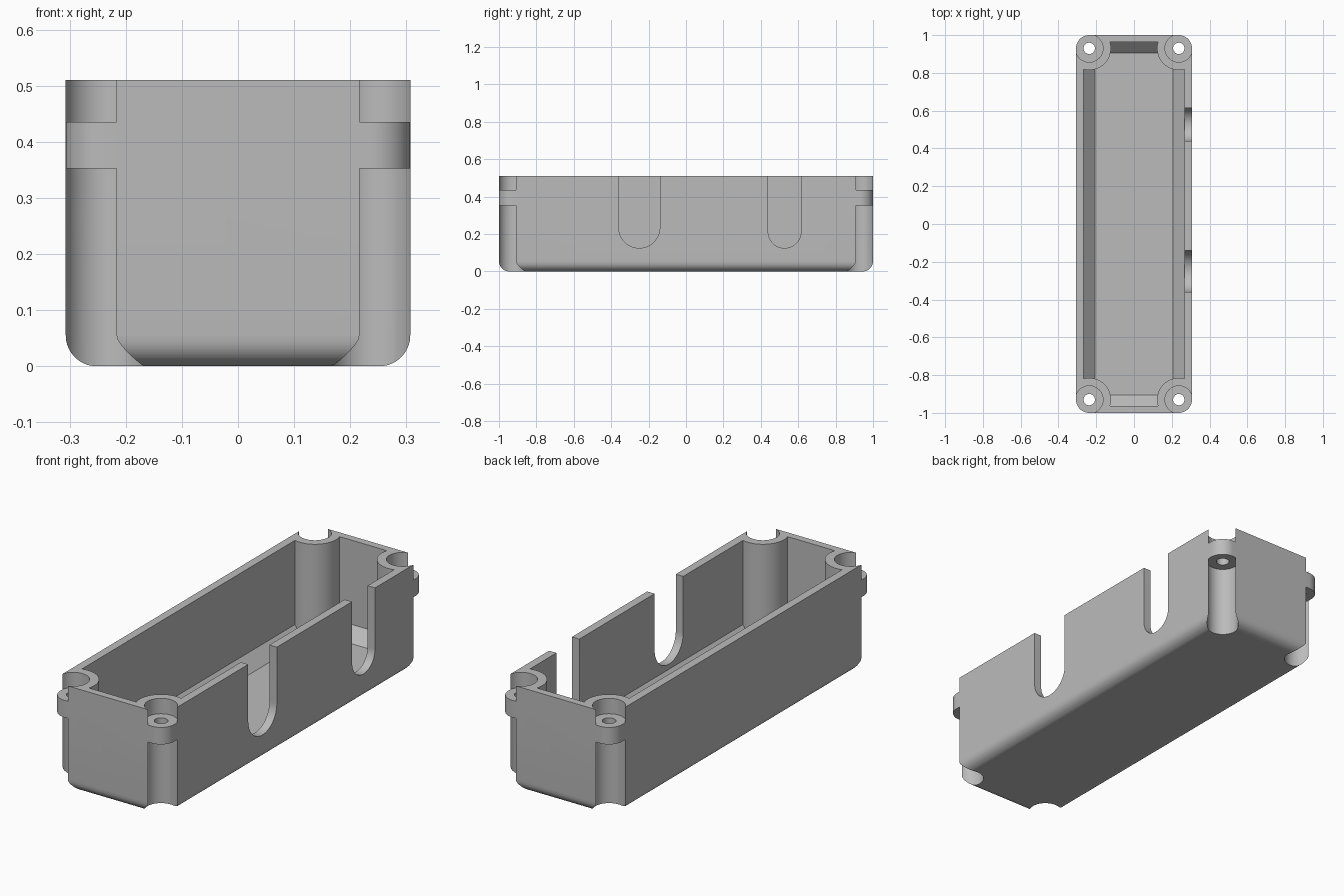
import bpy
import bmesh
from math import radians
from mathutils import Matrix

if "Cube" in bpy.data.objects:
    bpy.data.objects.remove(bpy.data.objects["Cube"], do_unlink=True)

HX, HY, H = 0.307, 1.0, 0.51          # half width, half length, height
WALL, CORNER = 0.04, 0.07
PX, PY = HX - CORNER, HY - CORNER     # screw post centre
TAB = (0.352, 0.435)                  # screw tab bottom and top

grey = bpy.data.materials.new("light grey plastic")
grey.use_nodes = True
grey.diffuse_color = (0.5, 0.5, 0.5, 1)
grey.node_tree.nodes["Principled BSDF"].inputs["Base Color"].default_value = (0.5, 0.5, 0.5, 1)


def to_object(name, bm):
    bmesh.ops.recalc_face_normals(bm, faces=bm.faces)
    mesh = bpy.data.meshes.new(name)
    bm.to_mesh(mesh)
    bm.free()
    mesh.materials.append(grey)
    obj = bpy.data.objects.new(name, mesh)
    bpy.context.collection.objects.link(obj)
    return obj


def block(name, hx, hy, z0, z1, corner, bottom, segments):
    """Box with optional rounded corners and a bevelled bottom edge."""
    bm = bmesh.new()
    bmesh.ops.create_cube(bm, size=1)
    bmesh.ops.transform(bm, verts=bm.verts, matrix=Matrix.Translation((0, 0, (z0 + z1) / 2))
                        @ Matrix.Diagonal((2 * hx, 2 * hy, z1 - z0, 1)))
    if corner:
        upright = [e for e in bm.edges if abs(e.verts[0].co.z - e.verts[1].co.z) > 0.1]
        bmesh.ops.bevel(bm, geom=upright, offset=corner, segments=12, profile=0.5, affect='EDGES')
    low = [e for e in bm.edges if all(abs(v.co.z - z0) < 1e-4 for v in e.verts)]
    bmesh.ops.bevel(bm, geom=low, offset=bottom, segments=segments, profile=0.5, affect='EDGES')
    return to_object(name, bm)


def cylinder(name, r, x, y, z0, z1):
    bm = bmesh.new()
    bmesh.ops.create_cone(bm, cap_ends=True, segments=64, radius1=r, radius2=r, depth=z1 - z0,
                          matrix=Matrix.Translation((x, y, (z0 + z1) / 2)))
    return to_object(name, bm)


def slot(name, y, r, z_bottom):
    """Round-bottomed, open-topped cutter through the left wall."""
    bm = bmesh.new()
    bmesh.ops.create_circle(bm, cap_ends=True, segments=64, radius=r,
                            matrix=Matrix.Translation((HX - 0.1, y, z_bottom + r))
                            @ Matrix.Rotation(radians(90), 4, 'Y'))
    for v in bm.verts:
        if v.co.z > z_bottom + r + 1e-4:
            v.co.z = H + 0.1
            v.co.y = y + (r if v.co.y > y else -r)
    bmesh.ops.remove_doubles(bm, verts=bm.verts, dist=1e-5)
    out = bmesh.ops.extrude_face_region(bm, geom=bm.faces[:])["geom"]
    moved = [g for g in out if isinstance(g, bmesh.types.BMVert)]
    bmesh.ops.translate(bm, verts=moved, vec=(0.2, 0, 0))
    return to_object(name, bm)


def cut(target, cutter):
    mod = target.modifiers.new("cut", 'BOOLEAN')
    mod.operation, mod.solver, mod.object = 'DIFFERENCE', 'EXACT', cutter
    bpy.context.view_layer.objects.active = target
    bpy.ops.object.modifier_apply(modifier=mod.name)
    bpy.data.objects.remove(cutter, do_unlink=True)


# Outer body and the hollow, which leaves a round post in each corner
body = block("enclosure_body", HX, HY, 0, H, CORNER, 0.055, 10)
hollow = block("hollow", HX - WALL, HY - WALL + 0.004, WALL, H + 0.1, 0, 0.06, 1)
posts = [(sx * PX, sy * PY) for sx in (-1, 1) for sy in (-1, 1)]
for x, y in posts:
    cut(hollow, cylinder("post", 0.115, x, y, -0.1, H + 0.2))
cut(body, hollow)

# Screw recesses above and below each tab, and the screw hole
for x, y in posts:
    cut(body, cylinder("lower_recess", 0.073, x, y, -0.1, TAB[0]))
    cut(body, cylinder("upper_recess", 0.073, x, y, TAB[1], H + 0.1))
    cut(body, cylinder("screw_hole", 0.03, x, y, -0.2, H + 0.2))

# Cable slots in the left wall
cut(body, slot("wide_slot", -0.25, 0.11, 0.125))
cut(body, slot("narrow_slot", 0.527, 0.088, 0.125))

bpy.ops.object.select_all(action='DESELECT')
body.select_set(True)
bpy.context.view_layer.objects.active = body
bpy.ops.object.shade_smooth_by_angle(angle=radians(30))
